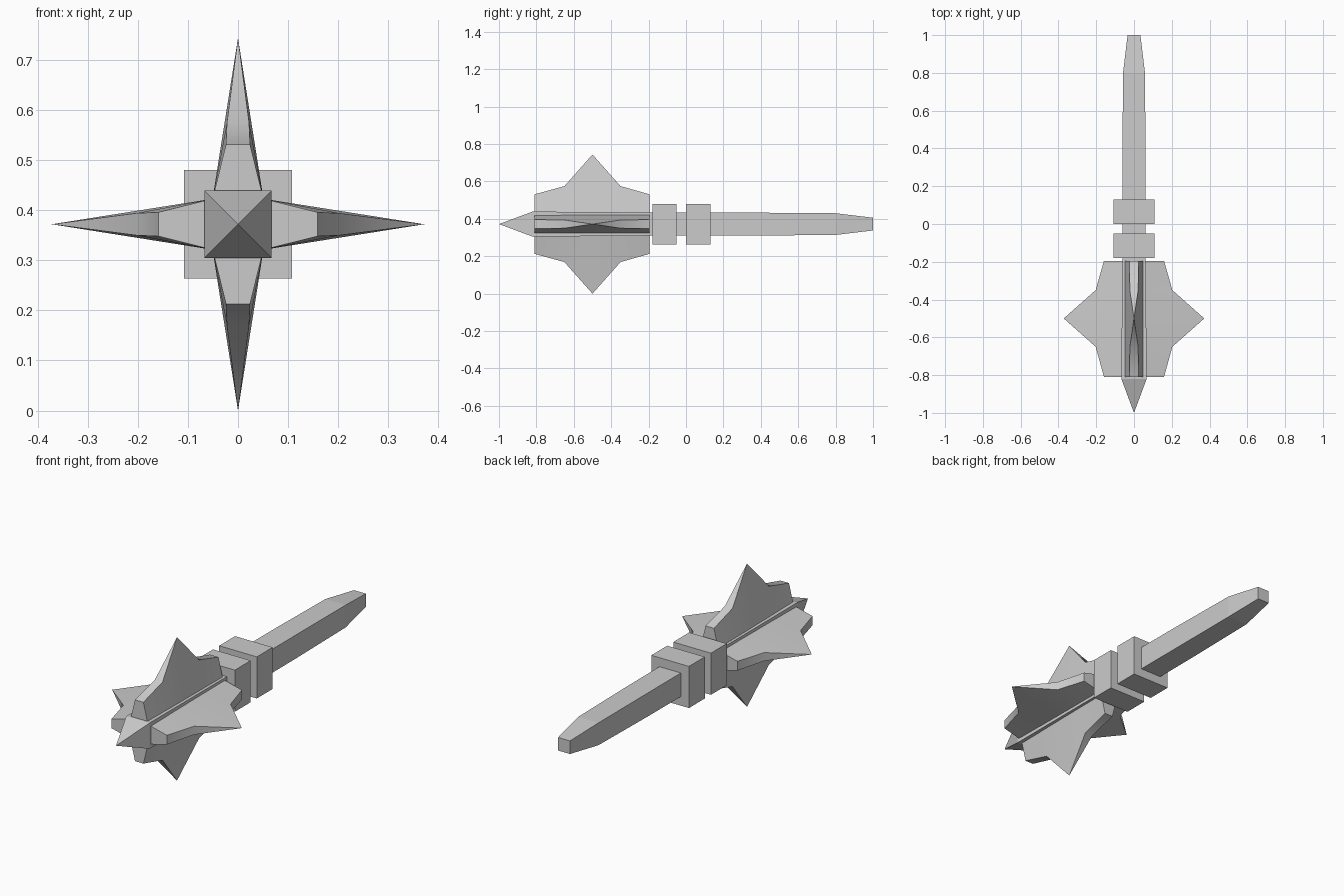
import bpy
import bmesh
from math import radians
from mathutils import Matrix

if "Cube" in bpy.data.objects:
    bpy.data.objects.remove(bpy.data.objects["Cube"], do_unlink=True)

AXIS_Z = 0.372  # height of the weapon's long axis

steel = bpy.data.materials.new("plain_grey")
steel.use_nodes = True
GREY = (0.6, 0.6, 0.6, 1)
steel.diffuse_color = GREY
steel.node_tree.nodes["Principled BSDF"].inputs["Base Color"].default_value = GREY


def loft(name, sections, turn=0, smooth=None):
    """Skin four-sided sections along y, then turn the part about the long axis."""
    bm = bmesh.new()
    rings = [[bm.verts.new(p) for p in s] for s in sections]
    for a, b in zip(rings, rings[1:]):
        for i in range(4):
            j = (i + 1) % 4
            bm.faces.new((a[i], a[j], b[j], b[i]))
    bm.faces.new(rings[0])
    bm.faces.new(rings[-1])
    bmesh.ops.remove_doubles(bm, verts=bm.verts, dist=0.0005)
    bmesh.ops.recalc_face_normals(bm, faces=bm.faces)
    bm.transform(Matrix.Translation((0, 0, AXIS_Z)) @ Matrix.Rotation(radians(turn), 4, "Y"))
    mesh = bpy.data.meshes.new(name)
    bm.to_mesh(mesh)
    bm.free()
    mesh.materials.append(steel)
    obj = bpy.data.objects.new(name, mesh)
    bpy.context.collection.objects.link(obj)
    if smooth:
        bpy.ops.object.select_all(action="DESELECT")
        obj.select_set(True)
        bpy.context.view_layer.objects.active = obj
        bpy.ops.object.shade_smooth_by_angle(angle=radians(smooth))
    return obj


def square(y, h):
    return [(-h, y, -h), (h, y, -h), (h, y, h), (-h, y, h)]


def fin_section(y, radius, half):
    root, root_half = 0.05, 0.051
    return [(-root_half, y, root), (root_half, y, root), (half, y, radius), (-half, y, radius)]


# Square shaft with a pointed front and a tapered butt
loft("shaft", [square(y, h) for y, h in
               ((-1, 0), (-0.82, 0.067), (-0.19, 0.062), (0.4, 0.061), (0.8, 0.058), (1, 0.034))])

# Two block collars
for name, front, back in (("front_collar", -0.18, -0.05), ("rear_collar", 0.0, 0.13)):
    loft(name, [square(front, 0.108), square(back, 0.108)])

# Four pointed blades around the head
outline = ((-0.81, 0.159, 0.024), (-0.65, 0.203, 0.022), (-0.5, 0.372, 0),
           (-0.35, 0.203, 0.022), (-0.195, 0.159, 0.024))
for name, turn in (("top_blade", 0), ("left_blade", 90), ("bottom_blade", 180), ("right_blade", 270)):
    loft(name, [fin_section(*p) for p in outline], turn, smooth=40)
